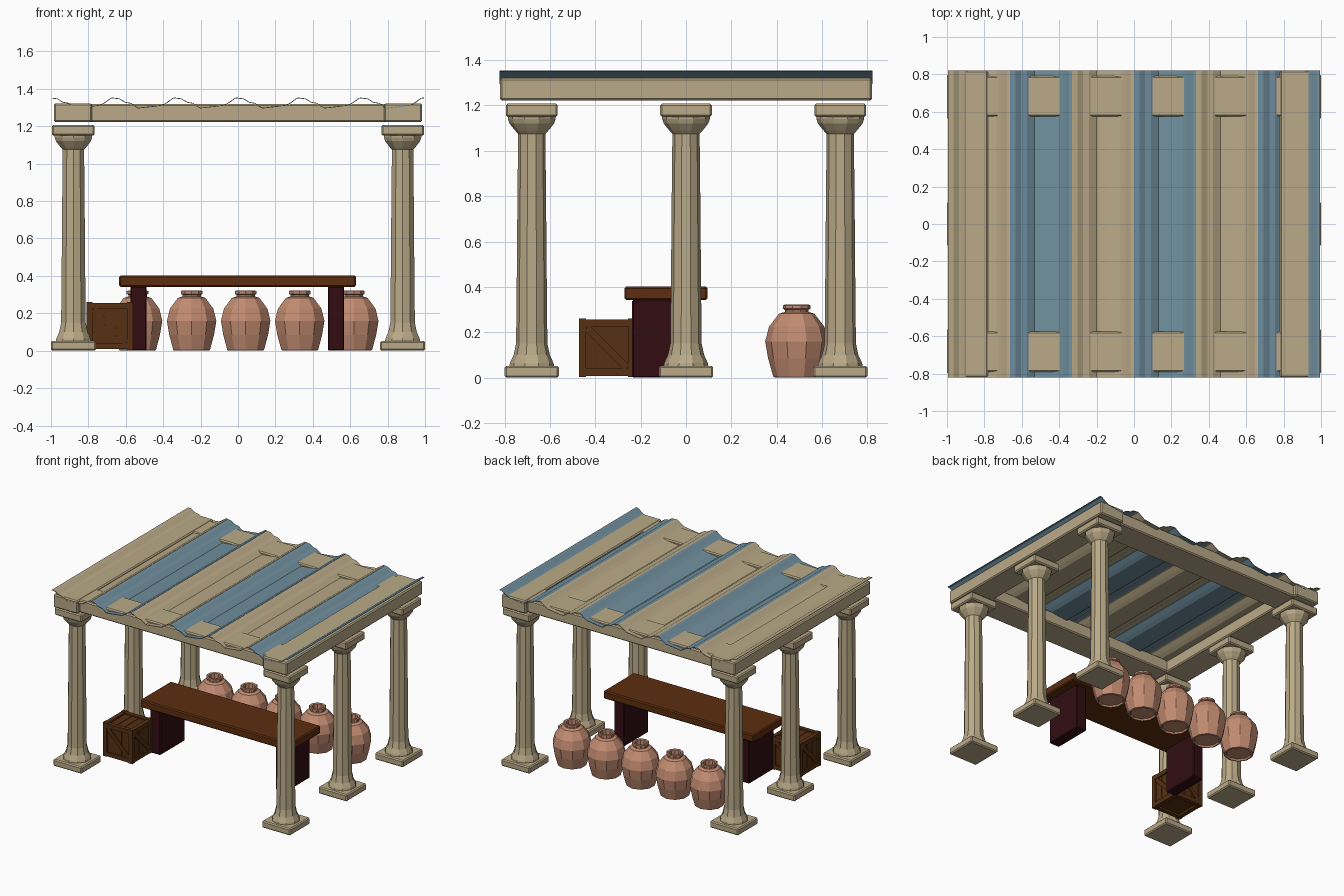
import bpy, bmesh, math
from mathutils import Matrix, Vector

if "Cube" in bpy.data.objects:
    bpy.data.objects.remove(bpy.data.objects["Cube"])


def material(name, rgb):
    m = bpy.data.materials.new(name)
    m.diffuse_color = (*rgb, 1)
    m.use_nodes = True
    m.node_tree.nodes["Principled BSDF"].inputs["Base Color"].default_value = m.diffuse_color
    return m


STONE = material("sandstone", (0.49, 0.40, 0.245))
BLUE = material("faded blue", (0.165, 0.28, 0.35))
CLAY = material("terracotta", (0.54, 0.26, 0.165))
WOOD = material("brown wood", (0.112, 0.027, 0.005))
CRATE = material("crate wood", (0.095, 0.03, 0.006))
DARK = material("dark red wood", (0.032, 0.004, 0.006))


def finish(bm, name, mat, recalc=True):
    if recalc:
        bmesh.ops.recalc_face_normals(bm, faces=bm.faces)
    me = bpy.data.meshes.new(name)
    bm.to_mesh(me)
    bm.free()
    me.materials.append(mat)
    ob = bpy.data.objects.new(name, me)
    bpy.context.collection.objects.link(ob)
    return ob


def add_box(bm, lo, hi, bevel=0.0, rot=None):
    """Box between two corners, with optional chamfer and rotation about its centre."""
    lo, hi = Vector(lo), Vector(hi)
    mat = Matrix.Translation((lo + hi) / 2)
    if rot:
        mat = mat @ rot
    mat = mat @ Matrix.Diagonal((*(hi - lo), 1))
    vs = bmesh.ops.create_cube(bm, size=1, matrix=mat)["verts"]
    if bevel:
        es = list({e for v in vs for e in v.link_edges})
        bmesh.ops.bevel(bm, geom=es, offset=bevel, segments=1, affect='EDGES')


def box(name, lo, hi, mat, bevel=0.0):
    bm = bmesh.new()
    add_box(bm, lo, hi, bevel)
    return finish(bm, name, mat)


def add_lathe(bm, profile, sides, x, y):
    """Closed turned solid; profile runs from the bottom cap to the top cap."""
    rings = []
    for r, z in profile:
        rings.append([bm.verts.new((x + r * math.cos(math.tau * (i + .5) / sides),
                                    y + r * math.sin(math.tau * (i + .5) / sides), z))
                      for i in range(sides)])
    for a, b in zip(rings, rings[1:]):
        for i in range(sides):
            j = (i + 1) % sides
            bm.faces.new((a[i], a[j], b[j], b[i]))
    bm.faces.new(rings[0][::-1])
    bm.faces.new(rings[-1])


# Columns: square plinth, turned shaft with flared foot and bell, square cap
SHAFT = [(0.100, 0.045), (0.096, 0.065), (0.080, 0.10), (0.069, 0.15), (0.066, 0.45),
         (0.063, 0.80), (0.060, 1.075), (0.074, 1.09), (0.098, 1.12), (0.105, 1.14),
         (0.105, 1.15)]
for side, sx in (("left", -1), ("right", 1)):
    for place, y in (("front", -0.68), ("middle", 0), ("back", 0.68)):
        x = 0.88 * sx
        bm = bmesh.new()
        add_box(bm, (x - .12, y - .12, 0), (x + .12, y + .12, 0.052), 0.008)
        add_lathe(bm, SHAFT, 10, x, y)
        add_box(bm, (x - .114, y - .114, 1.15), (x + .114, y + .114, 1.208), 0.008)
        finish(bm, f"{side}_{place}_column", STONE)

# Roof beams: two long side beams, two cross beams let in between them
for side, sx in (("left", -1), ("right", 1)):
    box(f"{side}_roof_beam", (0.8825 * sx - .1025, -0.82, 1.222),
        (0.8825 * sx + .1025, 0.82, 1.321), STONE, 0.008)
for place, sy in (("front", -1), ("back", 1)):
    box(f"{place}_roof_beam", (-0.9, 0.682 * sy - .108, 1.224),
        (0.9, 0.682 * sy + .108, 1.319), STONE, 0.008)

# Corrugated roof: six striped sheets, one wave each, meeting at the ridges
WAVE = [(0, 1.352), (0.03, 1.349), (0.06, 1.330), (0.09, 1.325), (0.13, 1.299),
        (0.20, 1.307), (0.26, 1.315), (0.285, 1.330), (0.315, 1.352), (0.3317, 1.354)]
for n in range(6):
    bm = bmesh.new()
    x0 = -0.995 + n * 0.3317
    rows = [[bm.verts.new((x0 + t, y, z)) for t, z in WAVE] for y in (-0.822, 0.822)]
    for i in range(len(WAVE) - 1):
        bm.faces.new((rows[0][i], rows[0][i + 1], rows[1][i + 1], rows[1][i]))
    sheet = finish(bm, f"roof_sheet_{n + 1}", BLUE if n % 2 else STONE, recalc=False)
    mod = sheet.modifiers.new("thickness", 'SOLIDIFY')
    mod.thickness = 0.004
    mod.offset = -1

# Bench table
box("table_top", (-0.635, -0.272, 0.342), (0.632, 0.095, 0.402), WOOD, 0.008)
for side, x in (("left", -0.532), ("right", 0.524)):
    box(f"{side}_table_leg", (x - .043, -0.237, 0), (x + .043, 0.06, 0.345), DARK, 0.006)

# Crate: recessed core, edge frame, side braces and planks
cx, cy, cz, h, w, d = -0.685, -0.348, 0.132, 0.124, 0.032, 0.014
bm = bmesh.new()
add_box(bm, (cx - h + d, cy - h + d, cz - h + d), (cx + h - d, cy + h - d, cz + h - d))
for a in (-1, 1):
    for b in (-1, 1):
        for axis in range(3):
            lo, hi = [0, 0, 0], [0, 0, 0]
            c = (cx, cy, cz)
            for k, s in zip([i for i in range(3) if i != axis], (a, b)):
                mid = c[k] + s * (h - w / 2)
                lo[k], hi[k] = mid - w / 2, mid + w / 2
            e = h + 0.004 if axis == 2 else h - 0.002
            lo[axis], hi[axis] = c[axis] - e, c[axis] + e
            add_box(bm, lo, hi)
for turn in range(4):
    spin = Matrix.Rotation(turn * math.pi / 2, 4, 'Z')
    for plank in (-1, 0, 1):
        p = Vector((cx, cy, cz)) + spin @ Vector((plank * 0.062, -h + d, 0))
        s = Vector((0.027, 0.003, h - w))
        add_box(bm, p - s, p + s, rot=spin)
    p = Vector((cx, cy, cz)) + spin @ Vector((0, -h + 0.009, 0))
    s = Vector((0.125, 0.006, 0.015))
    add_box(bm, p - s, p + s, rot=spin @ Matrix.Rotation(math.pi / 4, 4, 'Y'))
for plank in (-1, 0, 1):
    add_box(bm, (cx + plank * .062 - .027, cy - h + w, cz + h - d - .003),
            (cx + plank * .062 + .027, cy + h - w, cz + h - d + .004))
finish(bm, "crate", CRATE)

# Row of clay jars with open rims
JAR = [(0.085, 0.012), (0.09, 0), (0.103, 0.003), (0.126, 0.085), (0.139, 0.16), (0.122, 0.225),
       (0.078, 0.282), (0.052, 0.290), (0.052, 0.299), (0.061, 0.304), (0.061, 0.318),
       (0.054, 0.322), (0.042, 0.318), (0.040, 0.27)]
for n in range(5):
    bm = bmesh.new()
    add_lathe(bm, JAR, 10, -0.537 + n * 0.289, 0.488)
    finish(bm, f"jar_{n + 1}", CLAY)
